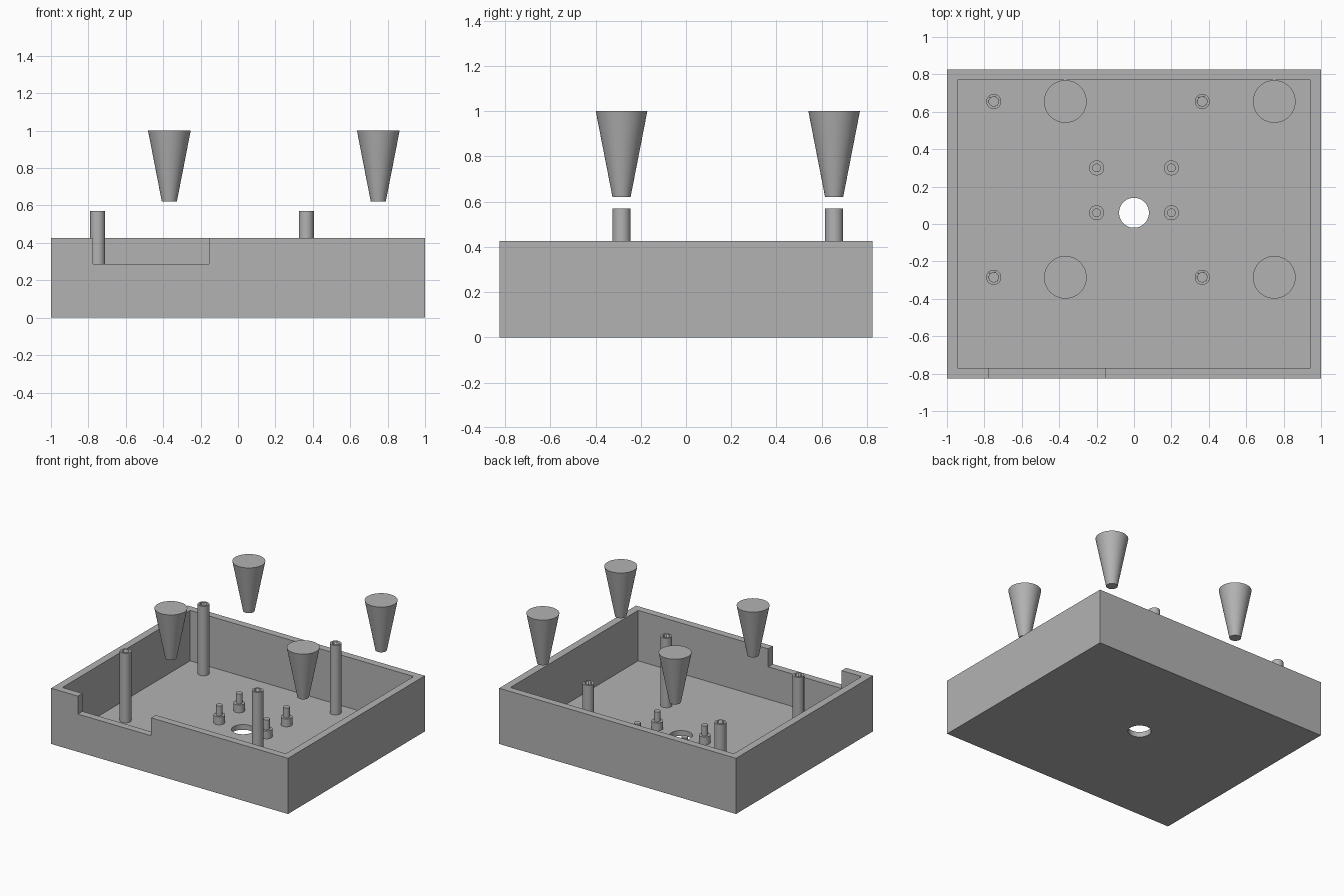
import bpy
import math

default = bpy.data.objects.get("Cube")
if default:
    bpy.data.objects.remove(default, do_unlink=True)

GREY = (0.45, 0.45, 0.45, 1)
grey = bpy.data.materials.new("grey_plastic")
grey.use_nodes = True
grey.diffuse_color = GREY
grey.node_tree.nodes["Principled BSDF"].inputs["Base Color"].default_value = GREY

FLOOR = 0.04
RIM = 0.425


def finish(name):
    ob = bpy.context.object
    ob.name = name
    ob.data.materials.append(grey)
    return ob


def box(name, x, y, z):
    """Box from (min, max) ranges on each axis."""
    bpy.ops.mesh.primitive_cube_add(size=1, location=[sum(r) / 2 for r in (x, y, z)])
    ob = bpy.context.object
    ob.scale = [r[1] - r[0] for r in (x, y, z)]
    bpy.ops.object.transform_apply(location=False, rotation=False)
    return finish(name)


def cone(name, x, y, z0, z1, r0, r1):
    """Upright cone or cylinder between two heights."""
    bpy.ops.mesh.primitive_cone_add(vertices=48, radius1=r0, radius2=r1,
                                    depth=z1 - z0, location=(x, y, (z0 + z1) / 2))
    bpy.ops.object.shade_smooth_by_angle(angle=math.radians(30))
    return finish(name)


def cut(target, cutter):
    """Subtract the cutter, then discard it."""
    cutter.hide_render = True
    mod = target.modifiers.new("cut", "BOOLEAN")
    mod.operation = "DIFFERENCE"
    mod.solver = "EXACT"
    mod.object = cutter
    bpy.context.view_layer.objects.active = target
    bpy.ops.object.modifier_apply(modifier=mod.name)
    bpy.data.objects.remove(cutter, do_unlink=True)


# Open tray with a notch in the front wall and a round hole in the floor
tray = box("tray", (-1, 1), (-0.825, 0.825), (0, RIM))
cut(tray, box("cavity", (-0.943, 0.943), (-0.77, 0.77), (FLOOR, 0.6)))
cut(tray, box("front_notch", (-0.775, -0.155), (-0.9, -0.7), (0.288, 0.6)))
cut(tray, cone("floor_hole", 0, 0.06, -0.1, 0.2, 0.08, 0.08))

# Hollow screw posts, each with a tapered plug floating beside it
for side, post_x, plug_x in (("right", -0.75, -0.367), ("left", 0.365, 0.75)):
    for end, y in (("front", -0.285), ("back", 0.655)):
        post = cone(f"{end}_{side}_post", post_x, y, FLOOR - 0.01, 0.57, 0.04, 0.04)
        cut(post, cone("post_bore", post_x, y, 0.3, 0.7, 0.025, 0.025))
        cone(f"{end}_{side}_plug", plug_x, y, 0.62, 1.0, 0.04, 0.114)

# Four stepped standoffs around the floor hole
for side, x in (("right", -0.2), ("left", 0.2)):
    for end, y in (("front", 0.06), ("back", 0.3)):
        cone(f"{end}_{side}_standoff", x, y, FLOOR - 0.01, 0.1, 0.04, 0.04)
        cone(f"{end}_{side}_standoff_pin", x, y, 0.09, 0.175, 0.023, 0.023)
